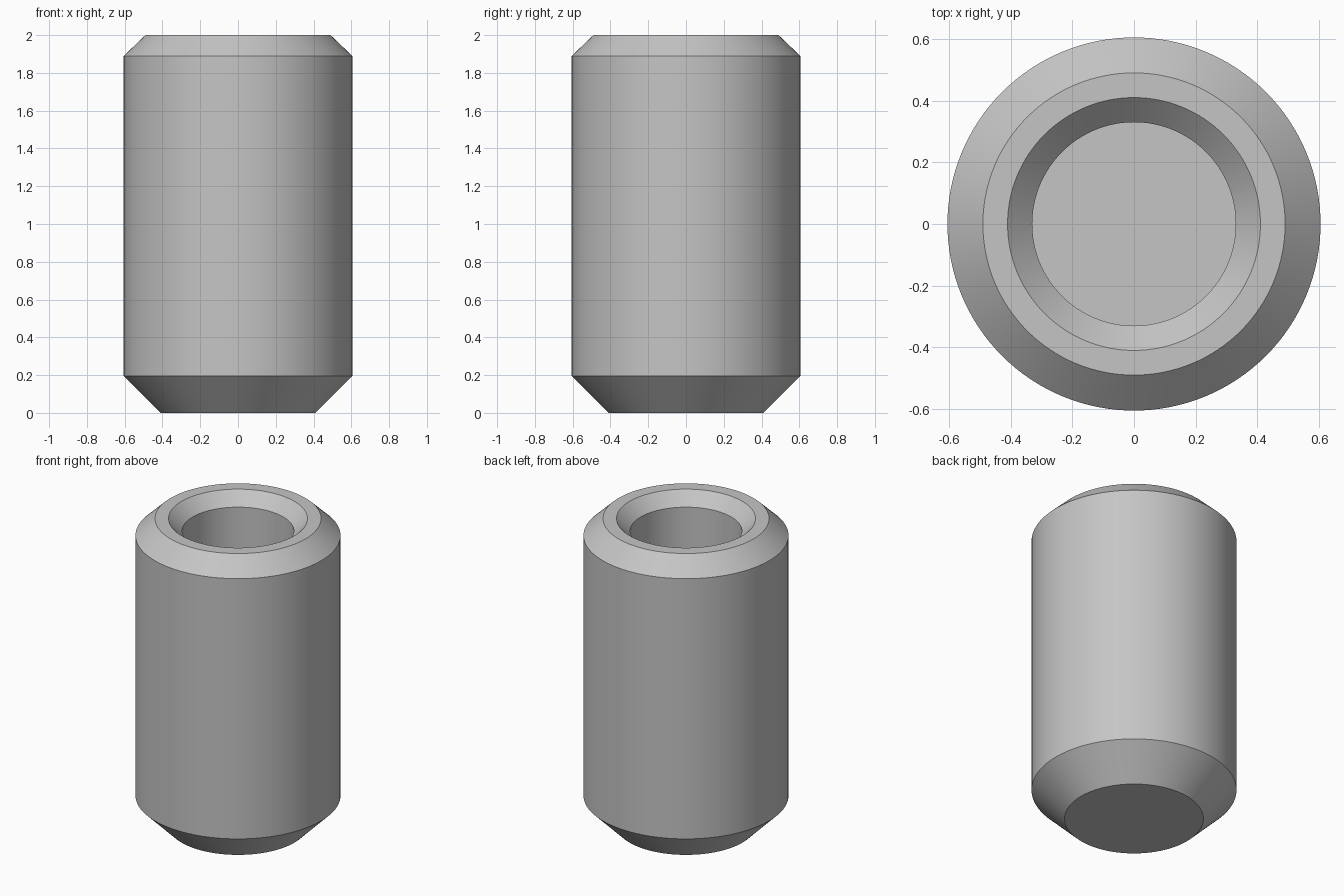
import bpy
import bmesh
import math

cube = bpy.data.objects.get("Cube")
if cube:
    bpy.data.objects.remove(cube, do_unlink=True)

SEGMENTS = 128
BORE_FLOOR = 0.9

# Plain grey metal
metal = bpy.data.materials.new("grey_metal")
metal.use_nodes = True
colour = (0.56, 0.56, 0.56, 1.0)
metal.diffuse_color = colour
metal.node_tree.nodes["Principled BSDF"].inputs["Base Color"].default_value = colour


def lathe(name, profile, material):
    """Revolve (radius, height) points about z, capping both ends."""
    bm = bmesh.new()
    rings = []
    for radius, z in profile:
        angles = (math.tau * i / SEGMENTS for i in range(SEGMENTS))
        rings.append([bm.verts.new((radius * math.cos(a), radius * math.sin(a), z))
                      for a in angles])
    for low, high in zip(rings, rings[1:]):
        for i in range(SEGMENTS):
            j = (i + 1) % SEGMENTS
            bm.faces.new((low[i], low[j], high[j], high[i]))
    bm.faces.new(reversed(rings[0]))
    bm.faces.new(rings[-1])
    bmesh.ops.recalc_face_normals(bm, faces=bm.faces)
    mesh = bpy.data.meshes.new(name)
    bm.to_mesh(mesh)
    bm.free()
    mesh.materials.append(material)
    obj = bpy.data.objects.new(name, mesh)
    bpy.context.collection.objects.link(obj)
    return obj


# Chamfered pin with a countersunk blind bore
pin = lathe("pin_body", [
    (0.41, 0.0),           # flat base
    (0.605, 0.195),        # base chamfer
    (0.605, 1.89),         # straight wall
    (0.49, 2.0),           # top chamfer
    (0.41, 2.0),           # flat rim
    (0.33, 1.92),          # countersink
    (0.33, BORE_FLOOR),    # bore wall and floor
], metal)

bpy.ops.object.select_all(action="DESELECT")
pin.select_set(True)
bpy.context.view_layer.objects.active = pin
bpy.ops.object.shade_smooth_by_angle(angle=math.radians(30))
